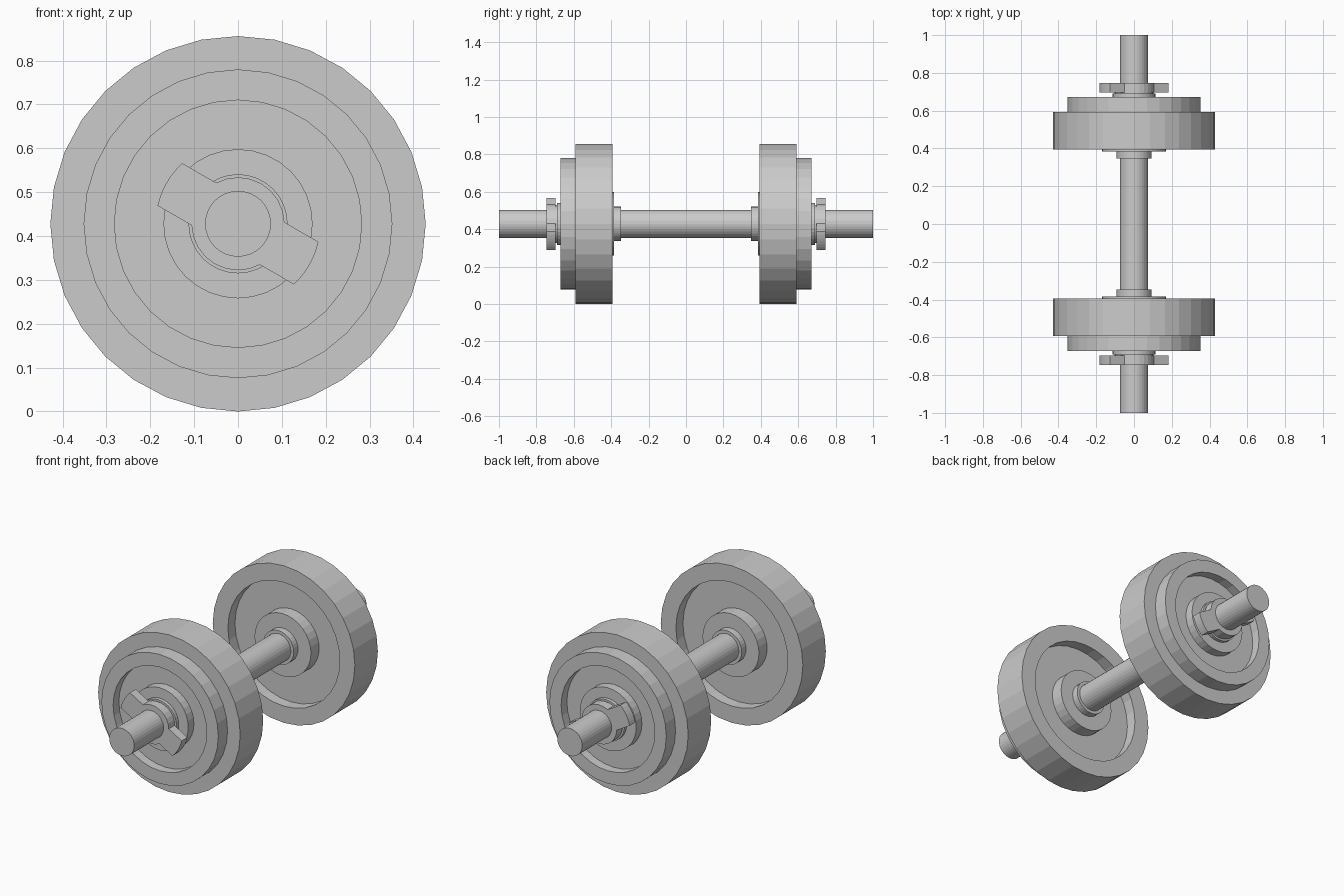
import bpy, bmesh
from math import sin, cos, pi, radians, asin

if "Cube" in bpy.data.objects:
    bpy.data.objects.remove(bpy.data.objects["Cube"])

CZ = 0.428      # height of the bar axis
SEG = 32


def finish(bm, name):
    bmesh.ops.recalc_face_normals(bm, faces=bm.faces)
    me = bpy.data.meshes.new(name)
    bm.to_mesh(me)
    bm.free()
    ob = bpy.data.objects.new(name, me)
    ob.location.z = CZ
    bpy.context.collection.objects.link(ob)
    return ob


def lathe(name, profile, side=1):
    """Spin a closed (radius, y) profile around the bar axis."""
    bm = bmesh.new()
    rings = []
    for i in range(SEG):
        a = 2 * pi * i / SEG
        rings.append([bm.verts.new((r * sin(a), side * y, r * cos(a))) for r, y in profile])
    n = len(profile)
    for i in range(SEG):
        p, q = rings[i], rings[(i + 1) % SEG]
        for j in range(n):
            k = (j + 1) % n
            bm.faces.new((p[j], p[k], q[k], q[j]))
    return finish(bm, name)


def wing_nut(name, side):
    """Round body with two opposed wings, tilted 30 degrees."""
    body, wing, half = 0.106, 0.188, 0.056
    aw, ab = asin(half / wing), asin(half / body)
    pts = []
    for turn in (0, pi):
        base = turn - radians(30)
        for i in range(7):
            pts.append((wing, base - aw + 2 * aw * i / 6))
        for i in range(9):
            pts.append((body, base + ab + (pi - 2 * ab) * i / 8))
    bm = bmesh.new()
    f = bm.faces.new([bm.verts.new((r * cos(a), side * 0.697, r * sin(a))) for r, a in pts])
    ext = bmesh.ops.extrude_face_region(bm, geom=[f])["geom"]
    verts = [v for v in ext if isinstance(v, bmesh.types.BMVert)]
    bmesh.ops.translate(bm, verts=verts, vec=(0, side * 0.05, 0))
    return finish(bm, name)


# Bar
bpy.ops.mesh.primitive_cylinder_add(vertices=SEG, radius=0.075, depth=2,
                                    location=(0, 0, CZ), rotation=(pi / 2, 0, 0))
bpy.context.object.name = "bar"

R = 0.074
for s, tag in ((-1, "front"), (1, "back")):
    # Large plate, recessed on the inner face around a raised hub
    lathe("large_plate_" + tag, [(R, 0.385), (0.17, 0.385), (0.17, 0.455), (0.337, 0.455),
                                 (0.337, 0.394), (0.428, 0.394), (0.428, 0.592), (R, 0.592)], s)
    # Small plate, recessed on the outer face around a hub
    lathe("small_plate_" + tag, [(R, 0.592), (0.352, 0.592), (0.352, 0.672), (0.282, 0.672),
                                 (0.282, 0.622), (0.17, 0.622), (0.17, 0.671), (R, 0.671)], s)
    # Fixed inner collar
    lathe("inner_collar_" + tag, [(R, 0.348), (0.092, 0.348), (0.092, 0.387), (R, 0.387)], s)
    # Washer and wing nut
    lathe("washer_" + tag, [(R, 0.67), (0.113, 0.67), (0.113, 0.69), (0.102, 0.69),
                            (0.102, 0.698), (R, 0.698)], s)
    wing_nut("wing_nut_" + tag, s)
